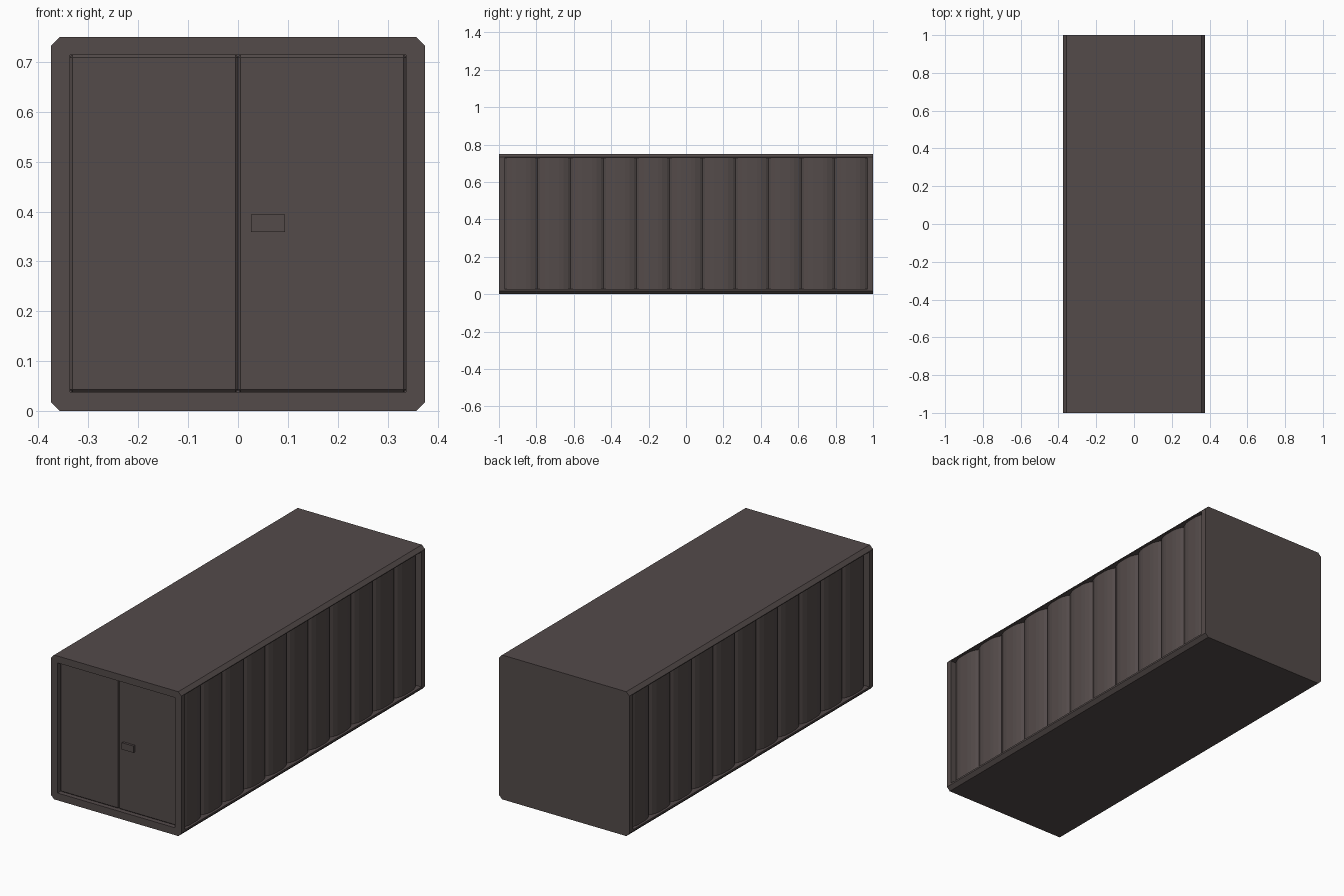
import bpy, bmesh

if "Cube" in bpy.data.objects:
    bpy.data.objects.remove(bpy.data.objects["Cube"])

W, L, H, C = 0.375, 1.0, 0.75, 0.018   # half width, half length, height, chamfer

mat = bpy.data.materials.new("dark brown steel")
mat.diffuse_color = (0.088, 0.070, 0.068, 1)
mat.use_nodes = True
mat.node_tree.nodes["Principled BSDF"].inputs["Base Color"].default_value = mat.diffuse_color


def prism(name, pts, offset):
    """Closed 3D outline extruded along offset."""
    bm = bmesh.new()
    f = bm.faces.new([bm.verts.new(p) for p in pts])
    r = bmesh.ops.extrude_face_region(bm, geom=[f])
    verts = [v for v in r["geom"] if isinstance(v, bmesh.types.BMVert)]
    bmesh.ops.translate(bm, verts=verts, vec=offset)
    bmesh.ops.recalc_face_normals(bm, faces=bm.faces)
    me = bpy.data.meshes.new(name)
    bm.to_mesh(me)
    bm.free()
    me.materials.append(mat)
    ob = bpy.data.objects.new(name, me)
    bpy.context.collection.objects.link(ob)
    return ob


def box(name, x0, x1, y0, y1, z0, z1):
    return prism(name, [(x0, y0, z0), (x1, y0, z0), (x1, y0, z1), (x0, y0, z1)], (0, y1 - y0, 0))


def apply_mod(ob, mod):
    bpy.context.view_layer.objects.active = ob
    bpy.ops.object.modifier_apply(modifier=mod.name)


def cut(ob, cutter):
    m = ob.modifiers.new("cut", 'BOOLEAN')
    m.operation = 'DIFFERENCE'
    m.solver = 'EXACT'
    m.object = cutter
    apply_mod(ob, m)
    bpy.data.objects.remove(cutter)


# Container body: chamfered section along the length
half = [(W - C, 0), (W, C), (W, H - C), (W - C, H)]
section = half + [(-x, z) for x, z in reversed(half)]
body = prism("container_body", [(x, -L, z) for x, z in section], (0, 2 * L, 0))

# Corrugated side recesses: each rib bulges from a valley to a flat crown
N, Y0 = 11, 0.97
pitch = 2 * Y0 / N
rib = [(0.0, 0.034), (0.08, 0.024), (0.22, 0.015), (0.35, 0.012),
       (0.65, 0.012), (0.78, 0.015), (0.92, 0.024)]
for s in (-1, 1):
    line = [(s * (W - d), -Y0 + (i + t) * pitch) for i in range(N) for t, d in rib]
    line.append((s * (W - 0.034), Y0))
    outline = line + [(s * (W + 0.1), Y0), (s * (W + 0.1), -Y0)]
    cut(body, prism("side_cutter", [(x, y, 0.027) for x, y in outline], (0, 0, 0.701)))

# Door opening
cut(body, box("door_cutter", -0.337, 0.337, -L - 0.1, -L + 0.03, 0.038, 0.714))

# Two doors with bevelled edges
for name, x0, x1 in (("left_door", -0.337, 0.0), ("right_door", 0.0, 0.337)):
    door = box(name, x0, x1, -L + 0.02, -L + 0.035, 0.038, 0.714)
    m = door.modifiers.new("bevel", 'BEVEL')
    m.width = 0.005
    m.segments = 1
    apply_mod(door, m)

# Door handle plate
box("door_handle", 0.026, 0.094, -L + 0.008, -L + 0.022, 0.359, 0.394)
